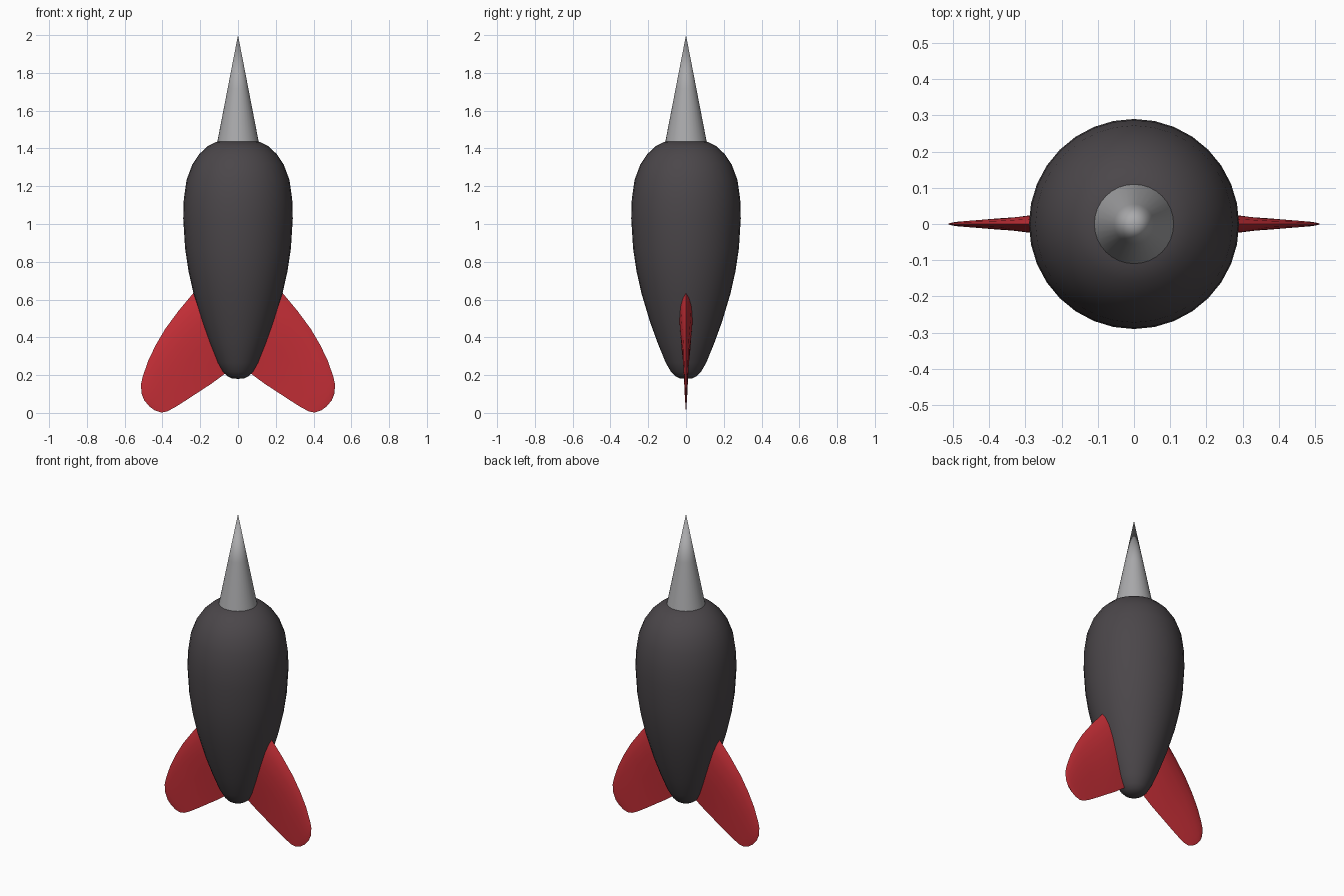
import bpy, bmesh, math

if "Cube" in bpy.data.objects:
    bpy.data.objects.remove(bpy.data.objects["Cube"])


def material(name, rgb):
    m = bpy.data.materials.new(name)
    m.diffuse_color = (*rgb, 1.0)
    m.use_nodes = True
    m.node_tree.nodes["Principled BSDF"].inputs["Base Color"].default_value = m.diffuse_color
    return m


DARK = material("charcoal", (0.07, 0.062, 0.068))
RED = material("red", (0.56, 0.028, 0.038))
GREY = material("light grey", (0.40, 0.40, 0.41))


def finish(name, bm, mat, angle=35):
    bmesh.ops.remove_doubles(bm, verts=bm.verts, dist=1e-5)
    bmesh.ops.recalc_face_normals(bm, faces=bm.faces)
    me = bpy.data.meshes.new(name)
    bm.to_mesh(me)
    bm.free()
    me.materials.append(mat)
    ob = bpy.data.objects.new(name, me)
    bpy.context.collection.objects.link(ob)
    bpy.ops.object.select_all(action='DESELECT')
    bpy.context.view_layer.objects.active = ob
    ob.select_set(True)
    bpy.ops.object.shade_smooth_by_angle(angle=math.radians(angle))
    return ob


def lathe(name, profile, mat, segs=32):
    bm = bmesh.new()
    vs = [bm.verts.new((r, 0, z)) for r, z in profile]
    es = [bm.edges.new(p) for p in zip(vs, vs[1:])]
    bmesh.ops.spin(bm, geom=vs + es, cent=(0, 0, 0), axis=(0, 0, 1),
                   angle=math.tau, steps=segs, use_duplicate=False)
    return finish(name, bm, mat)


# Teardrop body
lathe("body", [(0, .18), (.035, .183), (.06, .197), (.08, .218), (.107, .265),
               (.15, .37), (.19, .48), (.235, .63), (.262, .75), (.28, .87),
               (.29, 1.03), (.287, 1.13), (.272, 1.235), (.242, 1.315),
               (.205, 1.37), (.16, 1.412), (.115, 1.435), (.06, 1.44), (0, 1.44)], DARK)

# Pointed nose
lathe("nose_cone", [(0, 1.433), (.11, 1.433), (.055, 1.7165), (0, 2.0)], GREY)

# Fin stations: leading edge x,z / trailing edge x,z / half thickness
STATIONS = [(.10, .79, .0, .255, .042), (.24, .63, .07, .207, .035),
            (.315, .54, .14, .155, .028), (.385, .445, .20, .116, .019),
            (.435, .36, .27, .07, .015), (.476, .275, .333, .03, .011),
            (.505, .19, .375, .008, .008), (.514, .15, .405, .002, .006),
            (.510, .10, .44, .013, .004), (.496, .066, .468, .033, .002)]
# Lens section: fraction along the chord, relative thickness
SECTION = [(0, 0), (.06, .45), (.16, .82), (.33, 1), (.55, .8), (.78, .42), (1, 0)]


def fin(name, side):
    bm = bmesh.new()
    loop = [(u, t) for u, t in SECTION] + [(u, -t) for u, t in SECTION[-2:0:-1]]
    rings = []
    for lx, lz, tx, tz, h in STATIONS:
        rings.append([bm.verts.new((side * (lx + (tx - lx) * u), t * h,
                                    lz + (tz - lz) * u)) for u, t in loop])
    n = len(loop)
    for a, b in zip(rings, rings[1:]):
        for i in range(n):
            j = (i + 1) % n
            bm.faces.new((a[i], a[j], b[j], b[i]))
    bm.faces.new(rings[0])
    bm.faces.new(rings[-1])
    return finish(name, bm, RED)


for name, side in (("left_fin", -1), ("right_fin", 1)):
    fin(name, side)
